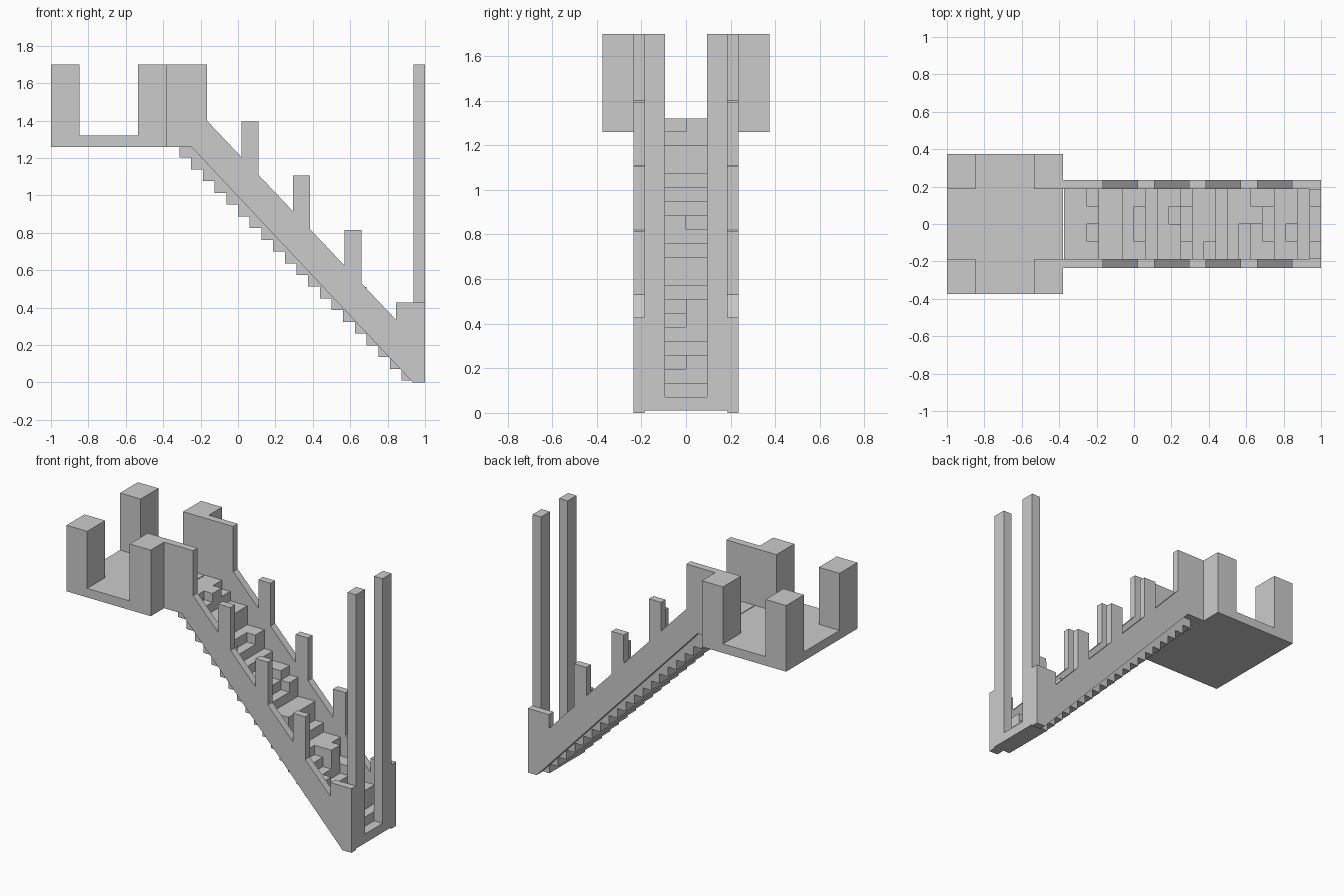
import bpy, bmesh

if "Cube" in bpy.data.objects:
    bpy.data.objects.remove(bpy.data.objects["Cube"])

STEP_X, STEP_Z = 0.0625, 0.0627
IN, OUT, WIDE = 0.187, 0.235, 0.375


def make(name, bm):
    bmesh.ops.remove_doubles(bm, verts=bm.verts, dist=1e-5)
    bmesh.ops.recalc_face_normals(bm, faces=bm.faces)
    me = bpy.data.meshes.new(name)
    bm.to_mesh(me)
    bm.free()
    ob = bpy.data.objects.new(name, me)
    bpy.context.collection.objects.link(ob)
    return ob


def prism(name, profile, y0, y1):
    """Extrude an x-z profile from y0 to y1."""
    bm = bmesh.new()
    f = bm.faces.new([bm.verts.new((x, y0, z)) for x, z in profile])
    r = bmesh.ops.extrude_face_region(bm, geom=[f])
    for v in r["geom"]:
        if isinstance(v, bmesh.types.BMVert):
            v.co.y = y1
    return make(name, bm)


def box(name, x0, x1, y0, y1, z0, z1):
    return prism(name, [(x0, z0), (x1, z0), (x1, z1), (x0, z1)], y0, y1)


# Landing platform
box("platform", -1, -0.38, -WIDE, WIDE, 1.26, 1.32)

# Side wall outline: underside, foot, then the balusters and sloping rail
wall = [(-0.38, 1.26), (-0.25, 1.26), (0.935, 0), (1, 0), (1, 0.427), (0.845, 0.427)]
for i in range(4):
    x, z = 0.845 - 0.275 * i * 1.0 - 0.0005 * i, 0.335 + 0.29 * i
    top = 1.70 if i == 3 else 0.815 + 0.29 * i
    wall += [(x, z), (x - 0.185, z + 0.195), (x - 0.185, top)]
    if i < 3:
        wall.append((x - 0.275, top))
wall.append((-0.38, 1.70))

for side, s in (("left", 1), ("right", -1)):
    prism("wall_" + side, wall, s * IN, s * OUT)
    box("back_post_" + side, -1, -0.848, s * IN, s * WIDE, 1.32, 1.70)
    box("front_post_" + side, -0.535, -0.38, s * IN, s * WIDE, 1.32, 1.70)
    box("entrance_pole_" + side, 0.937, 1, s * IN / 2, s * IN, 0.01, 1.70)

# Worn stairs: 22 steps by 4 columns, some cells raised by whole steps
raised = {2: (1, 0, 1, 1), 4: (1, 0, 0, 1), 5: (0, 0, 2, 0), 6: (0, 0, 1, 1),
          9: (0, 1, 1, 1), 11: (1, 0, 0, 1), 12: (1, 1, 0, 1), 15: (1, 0, 0, 1),
          17: (1, 1, 1, 1), 19: (1, 0, 1, 0)}
N = 22


def span(k, c):
    """Bottom and top height of one stair cell."""
    up = raised.get(k, (0, 0, 0, 0))[c]
    return 0.01 + STEP_Z * max(k - 1, 0), min(0.071 + STEP_Z * (k + up), 1.32)


bm = bmesh.new()


def quad(*pts):
    bm.faces.new([bm.verts.new(p) for p in pts])


def riser(p, q, z0, z1):
    if z1 - z0 > 1e-5:
        quad((*p, z0), (*q, z0), (*q, z1), (*p, z1))


def divide(p, q, a, b):
    """Vertical faces between two neighbouring cells (b None = outside)."""
    if b is None:
        riser(p, q, *a)
    else:
        for i in (0, 1):
            riser(p, q, min(a[i], b[i]), max(a[i], b[i]))


for k in range(N):
    x1 = 1 - STEP_X * k
    x0 = x1 - STEP_X
    for c in range(4):
        y0, y1 = IN * (c / 2 - 1), IN * (c / 2 - 0.5)
        a = span(k, c)
        for z in a:
            quad((x0, y0, z), (x1, y0, z), (x1, y1, z), (x0, y1, z))
        divide((x0, y0), (x0, y1), a, span(k + 1, c) if k < N - 1 else None)
        divide((x0, y1), (x1, y1), a, span(k, c + 1) if c < 3 else None)
        if k == 0:
            divide((x1, y0), (x1, y1), a, None)
        if c == 0:
            divide((x0, y0), (x1, y0), a, None)
make("stairs", bm)
